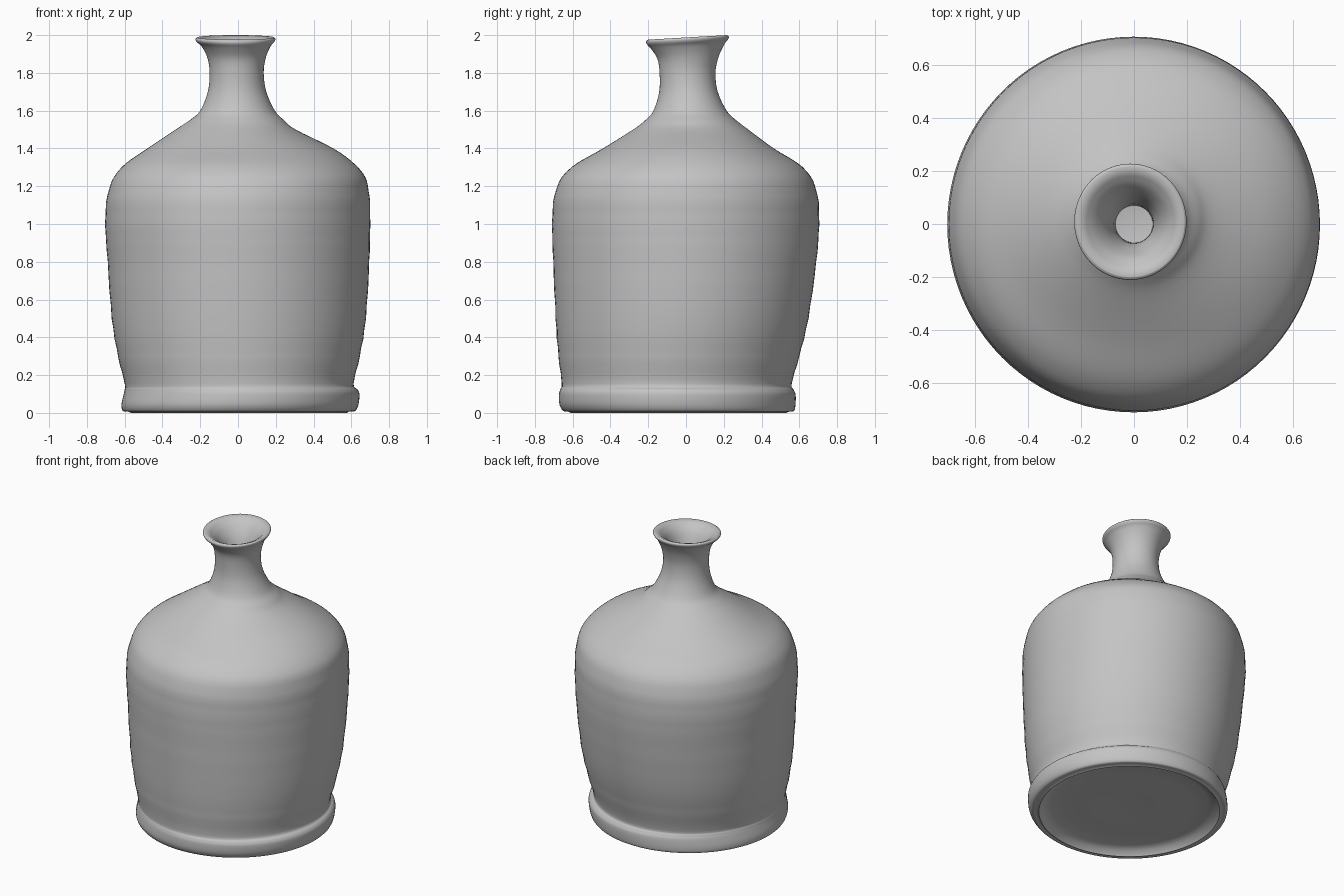
import bpy, bmesh, math

SEG = 96   # sides around
SUB = 4    # spline steps between profile rows

# Outer wall: z, x min, x max, y min, y max
OUTER = [
    (0.008, -0.585, 0.59, -0.625, 0.55),
    (0.010, -0.61, 0.62, -0.65, 0.572),
    (0.045, -0.617, 0.638, -0.67, 0.580),
    (0.10, -0.605, 0.643, -0.672, 0.580),
    (0.125, -0.60, 0.632, -0.665, 0.568),
    (0.155, -0.60, 0.612, -0.658, 0.560),
    (0.30, -0.635, 0.645, -0.675, 0.60),
    (0.50, -0.668, 0.677, -0.690, 0.648),
    (0.80, -0.690, 0.695, -0.703, 0.690),
    (1.00, -0.703, 0.700, -0.709, 0.705),
    (1.15, -0.692, 0.696, -0.697, 0.697),
    (1.25, -0.655, 0.672, -0.655, 0.660),
    (1.32, -0.595, 0.615, -0.580, 0.595),
    (1.40, -0.480, 0.505, -0.440, 0.465),
    (1.50, -0.330, 0.305, -0.280, 0.330),
    (1.55, -0.255, 0.243, -0.215, 0.265),
    (1.60, -0.200, 0.195, -0.172, 0.215),
    (1.70, -0.160, 0.150, -0.142, 0.168),
    (1.80, -0.150, 0.136, -0.140, 0.156),
    (1.88, -0.162, 0.147, -0.152, 0.172),
    (1.94, -0.192, 0.172, -0.187, 0.203),
    (1.965, -0.220, 0.193, -0.208, 0.223),
    (1.98, -0.225, 0.198, -0.210, 0.227),
    (1.988, -0.215, 0.190, -0.200, 0.217),
]
# Inside of the mouth, closing down the throat
THROAT = [
    (1.975, -0.185, 0.16, -0.17, 0.187),
    (1.94, -0.145, 0.125, -0.13, 0.145),
    (1.88, -0.105, 0.095, -0.10, 0.105),
    (1.80, -0.08, 0.075, -0.075, 0.08),
    (1.70, -0.07, 0.07, -0.07, 0.07),
]
# Recessed underside, from the centre to the foot ring
BASE = [(0.045, 0.0), (0.05, 0.12), (0.042, 0.2), (0.048, 0.3),
        (0.042, 0.4), (0.045, 0.5), (0.03, 0.545), (0.0, 0.57)]


def catmull(rows, sub):
    out = []
    for i in range(len(rows) - 1):
        a, b = rows[max(i - 1, 0)], rows[i]
        c, d = rows[i + 1], rows[min(i + 2, len(rows) - 1)]
        for s in range(sub):
            t = s / sub
            out.append([0.5 * (2 * q + (r - p) * t + (2 * p - 5 * q + 4 * r - w) * t * t
                               + (3 * q - p - 3 * r + w) * t ** 3)
                        for p, q, r, w in zip(a, b, c, d)])
    out.append(list(rows[-1]))
    return out


def ring(bm, row):
    z, x0, x1, y0, y1 = row
    cx, cy, rx, ry = (x0 + x1) / 2, (y0 + y1) / 2, (x1 - x0) / 2, (y1 - y0) / 2
    # faint throwing ridges on the body, and a tilted rim
    ridge = 0.0015 * math.sin(z * 52) if 0.2 < z < 1.3 else 0
    tilt = 0.012 * max(0, min(1, (z - 1.85) / 0.1))
    vs = []
    for k in range(SEG):
        a = 2 * math.pi * k / SEG
        c, s = math.cos(a), math.sin(a)
        vs.append(bm.verts.new((cx + (rx + ridge) * c, cy + (ry + ridge) * s,
                                max(z, 0) + tilt * s)))
    return vs


bm = bmesh.new()
under = [(z, 0.005 - r, 0.005 + r, -0.04 - r, -0.04 + r) for z, r in BASE[1:]]
rows = under + catmull(OUTER, SUB) + catmull(THROAT, SUB)
rings = [ring(bm, r) for r in rows]
for lo, hi in zip(rings, rings[1:]):
    for k in range(SEG):
        n = (k + 1) % SEG
        bm.faces.new((lo[k], lo[n], hi[n], hi[k]))

# Close the underside and the throat
for loop, co in ((rings[0], (0.005, -0.04, BASE[0][0])), (rings[-1], (0, 0, 1.69))):
    centre = bm.verts.new(co)
    for k in range(SEG):
        bm.faces.new((loop[k], loop[(k + 1) % SEG], centre))
bmesh.ops.recalc_face_normals(bm, faces=bm.faces)

mesh = bpy.data.meshes.new("bottle_body")
bm.to_mesh(mesh)
bm.free()
bottle = bpy.data.objects.new("bottle_body", mesh)
bpy.context.collection.objects.link(bottle)

# Plain grey clay
clay = bpy.data.materials.new("grey_clay")
clay.diffuse_color = (0.55, 0.55, 0.55, 1)
mesh.materials.append(clay)

bpy.context.view_layer.objects.active = bottle
bottle.select_set(True)
bpy.ops.object.shade_smooth_by_angle(angle=math.radians(60))
